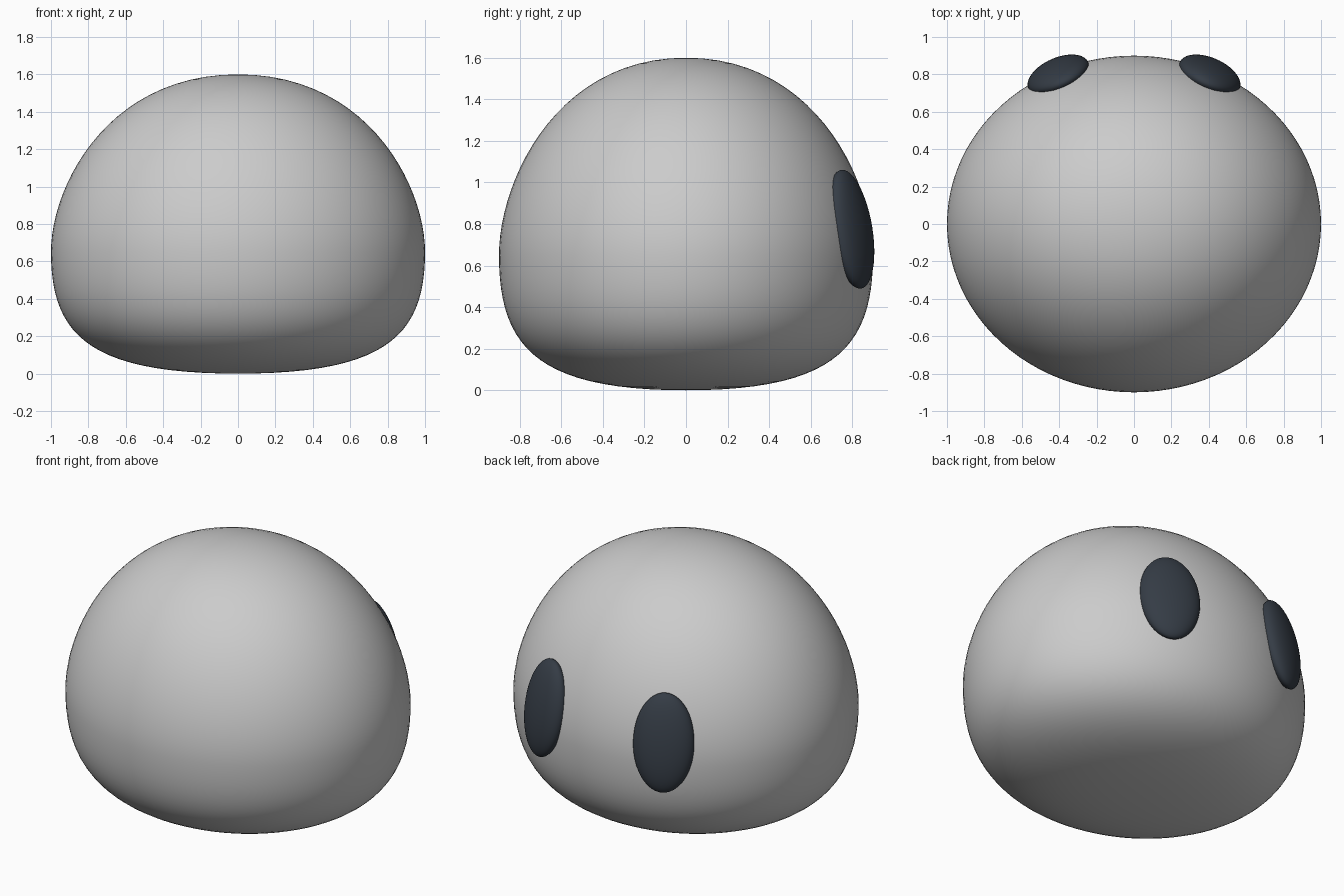
import bpy, math
from mathutils import Vector, Matrix
from mathutils.geometry import interpolate_bezier

if "Cube" in bpy.data.objects:
    bpy.data.objects.remove(bpy.data.objects["Cube"])


def material(name, color):
    m = bpy.data.materials.new(name)
    m.diffuse_color = color
    m.use_nodes = True
    m.node_tree.nodes["Principled BSDF"].inputs["Base Color"].default_value = m.diffuse_color
    return m


# Body: two bezier arcs lathed about z, squashed in depth
def arc(*pts):
    return interpolate_bezier(*[Vector((r, 0, z)) for r, z in pts], 24)


top = arc((0, 1.6), (0.7, 1.6), (1, 1.0), (1, 0.65))
bottom = arc((1, 0.65), (1, 0.21), (0.8, 0), (0, 0))
profile = (top + bottom[1:])[1:-1]
N = 96
verts = [(p.x * math.cos(2 * math.pi * i / N), 0.9 * p.x * math.sin(2 * math.pi * i / N), p.z)
         for p in profile for i in range(N)]
faces = []
for k in range(len(profile) - 1):
    for i in range(N):
        j = (i + 1) % N
        faces.append((k * N + i, (k + 1) * N + i, (k + 1) * N + j, k * N + j))
# Poles
verts += [(0, 0, 1.6), (0, 0, 0)]
t, b, last = len(verts) - 2, len(verts) - 1, (len(profile) - 1) * N
for i in range(N):
    j = (i + 1) % N
    faces += [(t, i, j), (b, last + j, last + i)]
mesh = bpy.data.meshes.new("body")
mesh.from_pydata(verts, [], faces)
mesh.shade_smooth()
body = bpy.data.objects.new("body", mesh)
bpy.context.collection.objects.link(body)

# Eyes: flattened ovals half sunk into the back face, following its slope
dark = material("dark", (0.035, 0.045, 0.06, 1))
for side, name in ((1, "eye_right"), (-1, "eye_left")):
    bpy.ops.mesh.primitive_uv_sphere_add(segments=48, ring_count=24)
    eye = bpy.context.object
    eye.name = name
    eye.matrix_world = (Matrix.Translation((side * 0.405, 0.795, 0.775))
                        @ Matrix.Rotation(-side * math.radians(24), 4, 'Z')
                        @ Matrix.Rotation(math.radians(10), 4, 'X')
                        @ Matrix.Diagonal((0.175, 0.08, 0.29, 1)))
    eye.data.materials.append(dark)
    bpy.ops.object.shade_smooth()
